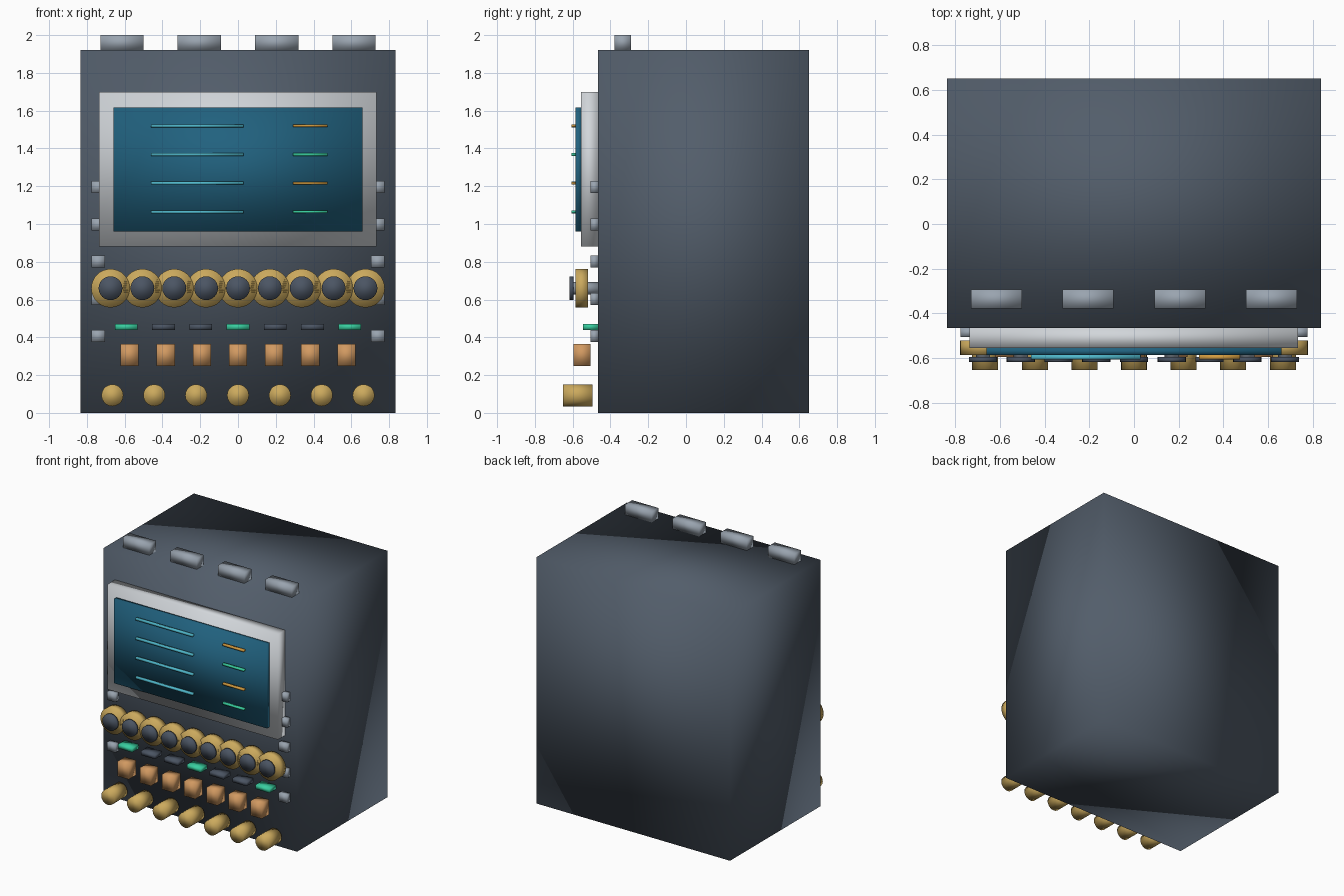
import bpy
import bmesh
from mathutils import Matrix

cube = bpy.data.objects.get("Cube")
if cube:
    bpy.data.objects.remove(cube, do_unlink=True)


def material(name, rgb):
    m = bpy.data.materials.new(name)
    m.use_nodes = True
    m.diffuse_color = (*rgb, 1)
    m.node_tree.nodes["Principled BSDF"].inputs["Base Color"].default_value = (*rgb, 1)
    return m


SLATE = material("slate_casing", (0.085, 0.11, 0.145))
DARK = material("dark_cap", (0.07, 0.09, 0.125))
STEEL = material("grey_steel", (0.32, 0.37, 0.43))
SILVER = material("pale_silver", (0.64, 0.67, 0.70))
BLUE = material("screen_blue", (0.015, 0.12, 0.21))
GOLD = material("gold", (0.60, 0.40, 0.11))
COPPER = material("copper", (0.64, 0.32, 0.12))
GREEN = material("green_light", (0.04, 0.62, 0.35))
CYAN = material("cyan_line", (0.08, 0.48, 0.60))
AMBER = material("amber_line", (0.65, 0.33, 0.05))


def finish(name, bm, mat):
    bmesh.ops.recalc_face_normals(bm, faces=bm.faces)
    for f in bm.faces:
        f.smooth = True
    mesh = bpy.data.meshes.new(name)
    bm.to_mesh(mesh)
    bm.free()
    mesh.materials.append(mat)
    obj = bpy.data.objects.new(name, mesh)
    bpy.context.scene.collection.objects.link(obj)
    return obj


def box(name, mat, x, y, z):
    """Box spanning the given (low, high) ranges, with softly blended normals."""
    bm = bmesh.new()
    size = [r[1] - r[0] for r in (x, y, z)]
    mid = [(r[1] + r[0]) / 2 for r in (x, y, z)]
    bmesh.ops.create_cube(bm, size=1, matrix=Matrix.Translation(mid) @ Matrix.Diagonal((*size, 1)))
    return finish(name, bm, mat)


def disc(name, mat, x, z, radius, front, back, sides=24):
    """Cylinder lying along the depth axis."""
    bm = bmesh.new()
    place = Matrix.Translation((x, (front + back) / 2, z)) @ Matrix.Rotation(1.5708, 4, "X")
    bmesh.ops.create_cone(bm, cap_ends=True, segments=sides, radius1=radius,
                          radius2=radius, depth=back - front, matrix=place)
    return finish(name, bm, mat)


def around(c, half):
    return (c - half, c + half)


def spread(count, reach):
    return [-reach + 2 * reach * i / (count - 1) for i in range(count)]


FACE = -0.465

# Casing and top tabs
box("casing", SLATE, (-0.835, 0.835), (FACE, 0.65), (0, 1.92))
for x in spread(4, 0.615):
    box("top_tab", STEEL, around(x, 0.114), (-0.378, -0.292), (1.92, 2.0))

# Display frame, screen and readout lines
box("screen_frame", SILVER, (-0.735, 0.733), (-0.555, FACE), (0.88, 1.70))
box("screen", BLUE, (-0.66, 0.66), (-0.585, -0.555), (0.96, 1.617))
for i in range(4):
    z = 1.52 - i * 0.152
    box("long_readout", CYAN, (-0.46, 0.03), (-0.606, -0.585), around(z, 0.008))
    box("short_readout", GREEN if i % 2 else AMBER, (0.29, 0.473), (-0.606, -0.585), around(z, 0.007))

# Clips down both edges
for side in (-1, 1):
    for i in range(5):
        box("side_clip", STEEL, around(side * 0.74, 0.036), (-0.505, FACE), around(1.195 - i * 0.197, 0.032))

# Row of dials
for x in spread(9, 0.675):
    disc("dial_shaft", STEEL, x, 0.66, 0.032, -0.60, FACE, 12)
    disc("dial_ring", GOLD, x, 0.66, 0.102, -0.585, -0.52, 32)
    disc("dial_cap", DARK, x, 0.66, 0.063, -0.617, -0.595)

# Indicator lights
for i, x in enumerate(spread(7, 0.592)):
    box("indicator", DARK if i % 3 else GREEN, around(x, 0.06), (-0.545, FACE), around(0.455, 0.016))

# Copper keys
for x in spread(7, 0.574):
    box("key", COPPER, around(x, 0.048), (-0.595, -0.505), around(0.307, 0.058))

# Gold pegs along the bottom
for x in spread(7, 0.665):
    disc("bottom_peg", GOLD, x, 0.093, 0.058, -0.652, -0.494, 20)
